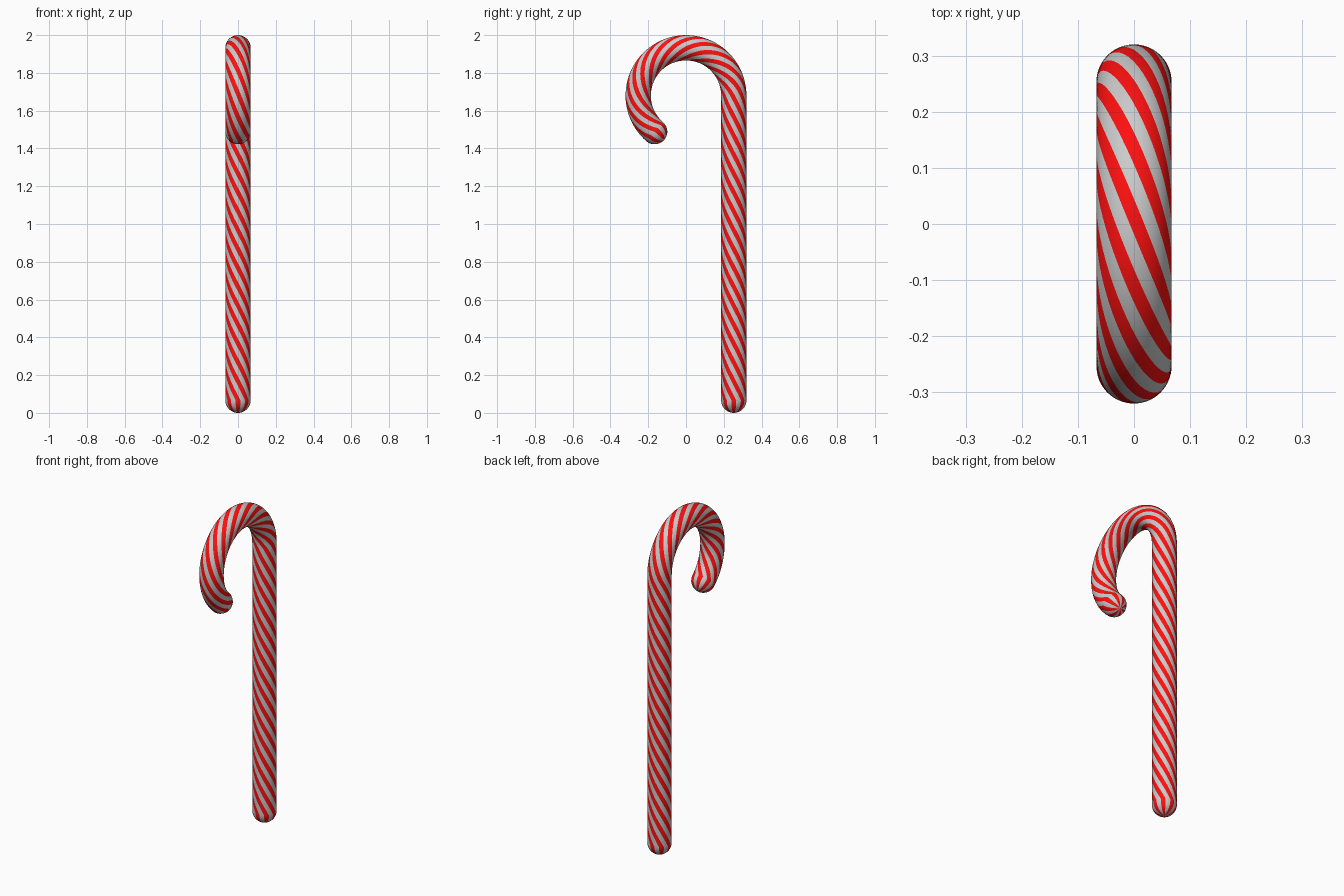
import bpy, bmesh
from math import sin, cos, pi, radians
from mathutils import Vector

if "Cube" in bpy.data.objects:
    bpy.data.objects.remove(bpy.data.objects["Cube"])

R = 0.067            # stick radius
BEND = 0.253         # hook radius
TOP = 2.0 - R - BEND # height of the hook centre
END = radians(229)   # hook sweep
SEG, STRIPES = 64, 8
PITCH = 0.8          # length of one full stripe turn
STRAIGHT = TOP - R
LENGTH = STRAIGHT + BEND * END
STEPS, CAP = 160, 10


def frame(s):
    """Centre, outward direction and tangent at distance s along the stick."""
    if s <= STRAIGHT:
        return Vector((0, BEND, R + s)), Vector((0, 1, 0)), Vector((0, 0, 1))
    t = (s - STRAIGHT) / BEND
    out = Vector((0, cos(t), sin(t)))
    return Vector((0, 0, TOP)) + out * BEND, out, Vector((0, -sin(t), cos(t)))


def material(name, color):
    m = bpy.data.materials.new(name)
    m.diffuse_color = color
    m.use_nodes = True
    m.node_tree.nodes["Principled BSDF"].inputs["Base Color"].default_value = m.diffuse_color
    return m


# Ring list: distance along path, radius, offset along the tangent
rings = []
for k in range(1, CAP):
    e = pi / 2 * k / CAP
    rings.append((0, R * sin(e), -R * cos(e)))
rings += [(LENGTH * k / STEPS, R, 0) for k in range(STEPS + 1)]
for k in range(CAP - 1, 0, -1):
    e = pi / 2 * k / CAP
    rings.append((LENGTH, R * sin(e), R * cos(e)))

# Twisted tube with rounded ends
bm = bmesh.new()
side = Vector((1, 0, 0))
loops = []
for s, r, off in rings:
    c, out, tan = frame(s)
    loop = []
    for j in range(SEG):
        a = 2 * pi * (j - SEG / STRIPES / 4) / SEG - 2 * pi * s / PITCH
        loop.append(bm.verts.new(c + tan * off + (side * cos(a) + out * sin(a)) * r))
    loops.append(loop)
c, out, tan = frame(0)
first = bm.verts.new(c - tan * R)
c, out, tan = frame(LENGTH)
last = bm.verts.new(c + tan * R)

# Faces, coloured by column so the stripes follow the twist
half = SEG // (STRIPES * 2)
for j in range(SEG):
    n = (j + 1) % SEG
    faces = [bm.faces.new((first, loops[0][n], loops[0][j])),
             bm.faces.new((last, loops[-1][j], loops[-1][n]))]
    for lo, hi in zip(loops, loops[1:]):
        faces.append(bm.faces.new((lo[j], lo[n], hi[n], hi[j])))
    for f in faces:
        f.material_index = (j // half) % 2
        f.smooth = True

mesh = bpy.data.meshes.new("striped_cane")
bm.to_mesh(mesh)
bm.free()
mesh.materials.append(material("red", (1.0, 0.005, 0.005, 1)))
mesh.materials.append(material("white", (0.8, 0.8, 0.8, 1)))
cane = bpy.data.objects.new("striped_cane", mesh)
bpy.context.collection.objects.link(cane)
